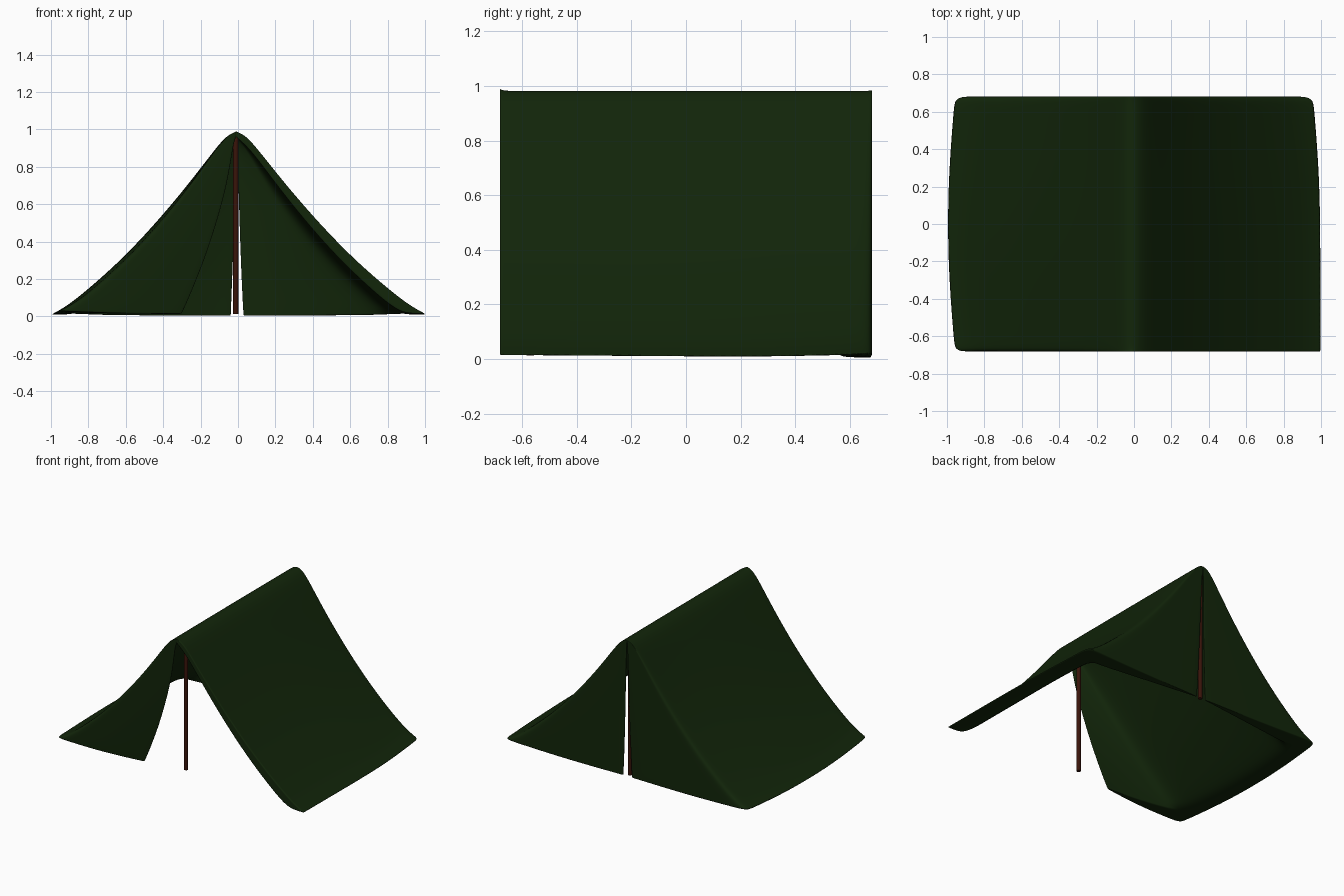
import bpy, bmesh

if "Cube" in bpy.data.objects:
    bpy.data.objects.remove(bpy.data.objects["Cube"])

HALF = 0.682  # half length of the ridge


def material(name, rgb):
    m = bpy.data.materials.new(name)
    m.diffuse_color = (*rgb, 1)
    m.use_nodes = True
    m.node_tree.nodes["Principled BSDF"].inputs["Base Color"].default_value = m.diffuse_color
    return m


green = material("canvas_green", (0.006, 0.019, 0.003))
brown = material("pole_brown", (0.042, 0.007, 0.003))

# Roof profile (height, half width), and where each door panel ends at each height
PROFILE = [(0.01, 1.0), (0.05, 0.925), (0.13, 0.82), (0.30, 0.625), (0.50, 0.435),
           (0.70, 0.265), (0.88, 0.125), (0.965, 0.055), (0.99, 0.0)]
FRONT_LEFT = [0.30, 0.28, 0.245, 0.175, 0.108, 0.052, 0.022, 0.008, 0]
BACK_LEFT = [0.035, 0.033, 0.030, 0.022, 0.015, 0.010, 0.005, 0.002, 0]
BACK_RIGHT = [0.026, 0.024, 0.021, 0.016, 0.012, 0.009, 0.005, 0.002, 0]
ROOF_Y = [-HALF, -0.63, -0.3, 0, 0.3, 0.63, HALF]
INNER_Y = [-HALF, -0.42, -0.2, 0, 0.2, 0.42, HALF]
RIDGE_X = -0.01


def shell_row(k, sign, front, back, inside):
    """Points of one height level, running from front to back."""
    z, w = PROFILE[k]

    def held(y):
        return (y / HALF) ** 2 if (y > 0 and back) or (y < 0 and front) else 0

    def width(y):
        x = w - 0.04 * min(1, 3 * w) * w ** 0.5 * held(y)
        return x - (0.03 + 0.08 * w if inside and w else 0)

    def panel(inner, end, lean):
        corner = width(end * HALF)
        out = []
        for f in ((0, 0.25, 0.55, 0.9, 1) if inside else (0, 0.12, 0.5, 0.88, 1)):
            gap = (0.006 + (0.03 + 0.09 * min(1, 2 * w)) * (1 - f)) if inside else 0
            out.append((corner + (inner - corner) * f,
                        end * (HALF * (1 - lean * (1 - z) * f * f) - gap)))
        return out

    ys = list(INNER_Y if inside else ROOF_Y)
    if inside and not front:
        ys[1] = ROOF_Y[1]
    pts = [(width(y), y) for y in ys]
    if front:
        pts = panel(front[k], -1, 0.08)[::-1] + pts[1:]
    if back:
        pts = pts[:-1] + panel(back[k], 1, 0.02)
    # hem tilts slightly and is lifted at the corners that carry a panel
    lift = 0.018 * max(0, 1 - z / 0.15)
    sink = 0.03 * max(0, (z - 0.88) / 0.11) if inside else 0
    return [(sign * x + RIDGE_X * z, y, z - sink - 0.005 * (1 - z) * y / HALF
             + lift * held(y) ** 2 * max(0, (x - 0.6) / 0.4)) for x, y in pts]


def add_side(bm, sign, front, back):
    """One thick roof slope joined to its door panels (front may be missing)."""
    outer, inner = [[[bm.verts.new(p) for p in shell_row(k, sign, front, back, s)]
                     for k in range(len(PROFILE))] for s in (False, True)]
    for rows in (outer, inner):
        for a, b in zip(rows, rows[1:]):
            for i in range(len(a) - 1):
                bm.faces.new((a[i], a[i + 1], b[i + 1], b[i]))
    # close the hem and both free edges between outer and inner skin
    borders = [(outer[0], inner[0])]
    borders += [([r[e] for r in outer], [r[e] for r in inner]) for e in (0, -1)]
    for o, n in borders:
        for i in range(len(o) - 1):
            bm.faces.new((o[i], o[i + 1], n[i + 1], n[i]))


# Canvas: both slopes and the door panels as one smooth padded skin
bm = bmesh.new()
crease = bm.edges.layers.float.new("crease_edge")
add_side(bm, -1, FRONT_LEFT, BACK_LEFT)
add_side(bm, 1, None, BACK_RIGHT)
bmesh.ops.remove_doubles(bm, verts=bm.verts, dist=0.0003)
bmesh.ops.recalc_face_normals(bm, faces=bm.faces)
for f in bm.faces:
    f.smooth = True
# keep the hem and the open front edge crisp
for e in bm.edges:
    if len(e.link_faces) == 2 and e.calc_face_angle(0) > 0.9:
        a, b = (v.co for v in e.verts)
        hem = max(a.z, b.z) < 0.035
        front_edge = max(a.y, b.y) < -HALF + 0.002 and min(a.x, b.x) > -0.02
        if hem or front_edge:
            e[crease] = 0.7
mesh = bpy.data.meshes.new("tent_canvas")
bm.to_mesh(mesh)
bm.free()
canvas = bpy.data.objects.new("tent_canvas", mesh)
bpy.context.collection.objects.link(canvas)
mesh.materials.append(green)
sub = canvas.modifiers.new("smooth", 'SUBSURF')
sub.levels = sub.render_levels = 3

# Poles under each end of the ridge
for name, y in (("front_pole", -0.57), ("back_pole", 0.65)):
    bpy.ops.mesh.primitive_cylinder_add(vertices=16, radius=0.014, depth=0.955,
                                        location=(-0.012, y, 0.49))
    pole = bpy.context.object
    pole.name = name
    pole.data.materials.append(brown)
    bpy.ops.object.shade_smooth_by_angle()
